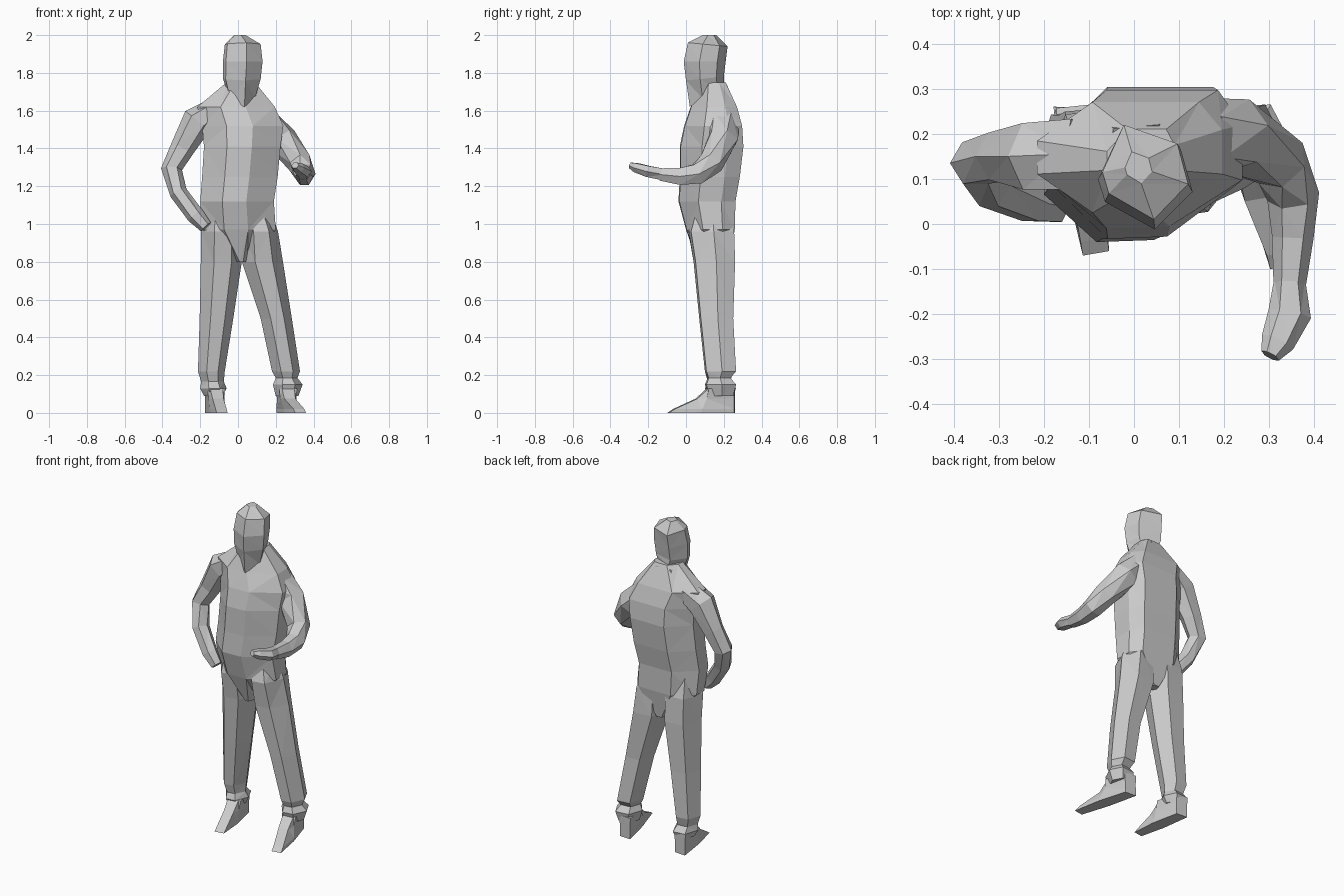
import bpy, bmesh, math
from mathutils import Vector

BODY = [(-1, -.3), (-.4, -1), (.25, -.97), (1, -.3), (1, .5), (.75, 1), (-.4, 1), (-1, .3)]
HEX = [(-1, -.2), (-.35, -1), (.5, -.9), (1, .1), (.5, 1), (-.6, .9)]
SKULL = [(-1, 0), (-.85, -.45), (.2, -1), (1, -.25), (.75, .6), (-.5, 1)]


def skin(name, rings):
    """Join equal rings of points into a closed, faceted surface."""
    bm = bmesh.new()
    rows = [[bm.verts.new(p) for p in r] for r in rings]
    n = len(rows[0])
    for a, b in zip(rows, rows[1:]):
        for i in range(n):
            j = (i + 1) % n
            bm.faces.new((a[i], a[j], b[j], b[i]))
    bm.faces.new(rows[0])
    bm.faces.new(rows[-1])
    bmesh.ops.recalc_face_normals(bm, faces=bm.faces)
    bmesh.ops.triangulate(bm, faces=bm.faces)
    me = bpy.data.meshes.new(name)
    bm.to_mesh(me)
    bm.free()
    ob = bpy.data.objects.new(name, me)
    bpy.context.collection.objects.link(ob)
    return ob


def stack(name, shape, levels):
    """Level = (z, x0, x1, y0, y1, optional tilt from front to back)."""
    rings = []
    for z, x0, x1, y0, y1, *tilt in levels:
        k = tilt[0] if tilt else 0
        rings.append([((x0 + x1) / 2 + u * (x1 - x0) / 2,
                       (y0 + y1) / 2 + v * (y1 - y0) / 2,
                       z + k * v) for u, v in shape])
    return skin(name, rings)


def limb(name, ref, path, sides=6):
    """Path point = (x, y, z, half size across, half size along ref)."""
    pts = [Vector(p[:3]) for p in path]
    rings = []
    for i, p in enumerate(pts):
        t = (pts[min(i + 1, len(pts) - 1)] - pts[max(i - 1, 0)]).normalized()
        u = t.cross(Vector(ref)).normalized()
        v = u.cross(t)
        a, b = path[i][3:]
        rings.append([p + u * a * math.cos(k * math.tau / sides)
                      + v * b * math.sin(k * math.tau / sides) for k in range(sides)])
    return skin(name, rings)


# Torso, from neck to crotch
stack("torso", BODY, [
    (1.75, -.06, .09, .07, .21),
    (1.62, -.215, .195, .025, .27),
    (1.52, -.19, .24, -.01, .297),
    (1.41, -.18, .225, -.033, .304),
    (1.25, -.19, .21, -.033, .285),
    (1.12, -.2, .19, -.04, .262),
    (.97, -.19, .2, .0, .258),
    (.8, -.01, .05, .06, .23)])

# Head, turned to one side with the chin lowered
stack("head", SKULL, [
    (2.0, -.02, .04, .09, .16),
    (1.95, -.07, .12, .01, .22, -.01),
    (1.86, -.08, .13, -.012, .21),
    (1.77, -.08, .12, .0, .2, .01),
    (1.68, -.05, .09, .02, .2, .06)])

# Shirt collar
stack("collar", HEX, [
    (1.69, -.08, .1, .055, .22, .045),
    (1.62, -.12, .14, .03, .235, .03)])

# Trouser legs with creased cuffs
stack("left_leg", HEX, [
    (1.08, -.175, .0, .04, .22),
    (.96, -.195, .02, .012, .255),
    (.8, -.197, .02, .04, .26),
    (.5, -.203, -.025, .07, .25),
    (.22, -.212, -.07, .1, .25),
    (.165, -.195, -.075, .115, .235),
    (.13, -.2, -.06, .1, .265),
    (.09, -.18, -.08, .12, .25)])
stack("right_leg", HEX, [
    (1.08, .0, .17, .05, .22),
    (.96, .02, .212, .015, .255),
    (.8, .02, .238, .04, .26),
    (.5, .12, .285, .07, .25),
    (.22, .18, .328, .1, .265),
    (.185, .2, .315, .115, .235),
    (.15, .185, .342, .1, .265),
    (.09, .2, .32, .12, .25)])

# Shoes: one wedge shape, placed under each leg
for name, ox, toe, turn in (("left_shoe", -.135, -.07, .16), ("right_shoe", .245, -.1, .25)):
    rings = []
    for z, w, front in ((0, .04, toe), (.02, .04, toe + .03), (.075, .04, .05), (.13, .045, .11)):
        k = turn if z < .05 else .15
        rings.append([(ox + s * w * f + k * (.24 - y), y, z) for s, f, y in (
            (-1, .7, front), (1, .8, front + .01), (1, 1.1, .1 + front * .2),
            (1, .9, .255), (-1, .9, .26), (-1, 1, .1 + front * .2))])
    skin(name, rings)

# Arm with the hand resting on the hip
limb("left_arm", (0, 1, 0), [
    (-.12, .155, 1.61, .06, .09),
    (-.215, .15, 1.545, .083, .085),
    (-.295, .15, 1.4, .064, .06),
    (-.352, .135, 1.29, .056, .055),
    (-.315, .085, 1.165, .047, .055),
    (-.225, .045, 1.045, .047, .045),
    (-.17, .035, .985, .035, .035)])

# Arm bent forward with the hand held out
limb("right_arm", (0, 0, 1), [
    (.15, .19, 1.55, .09, .07),
    (.23, .195, 1.45, .085, .085),
    (.325, .135, 1.325, .066, .068),
    (.353, .06, 1.265, .058, .062),
    (.352, -.03, 1.252, .046, .052),
    (.345, -.135, 1.262, .036, .038)])
limb("right_hand", (0, 0, 1), [
    (.345, -.12, 1.262, .034, .036),
    (.345, -.2, 1.278, .048, .034),
    (.318, -.262, 1.298, .038, .028),
    (.302, -.292, 1.31, .022, .018)])
